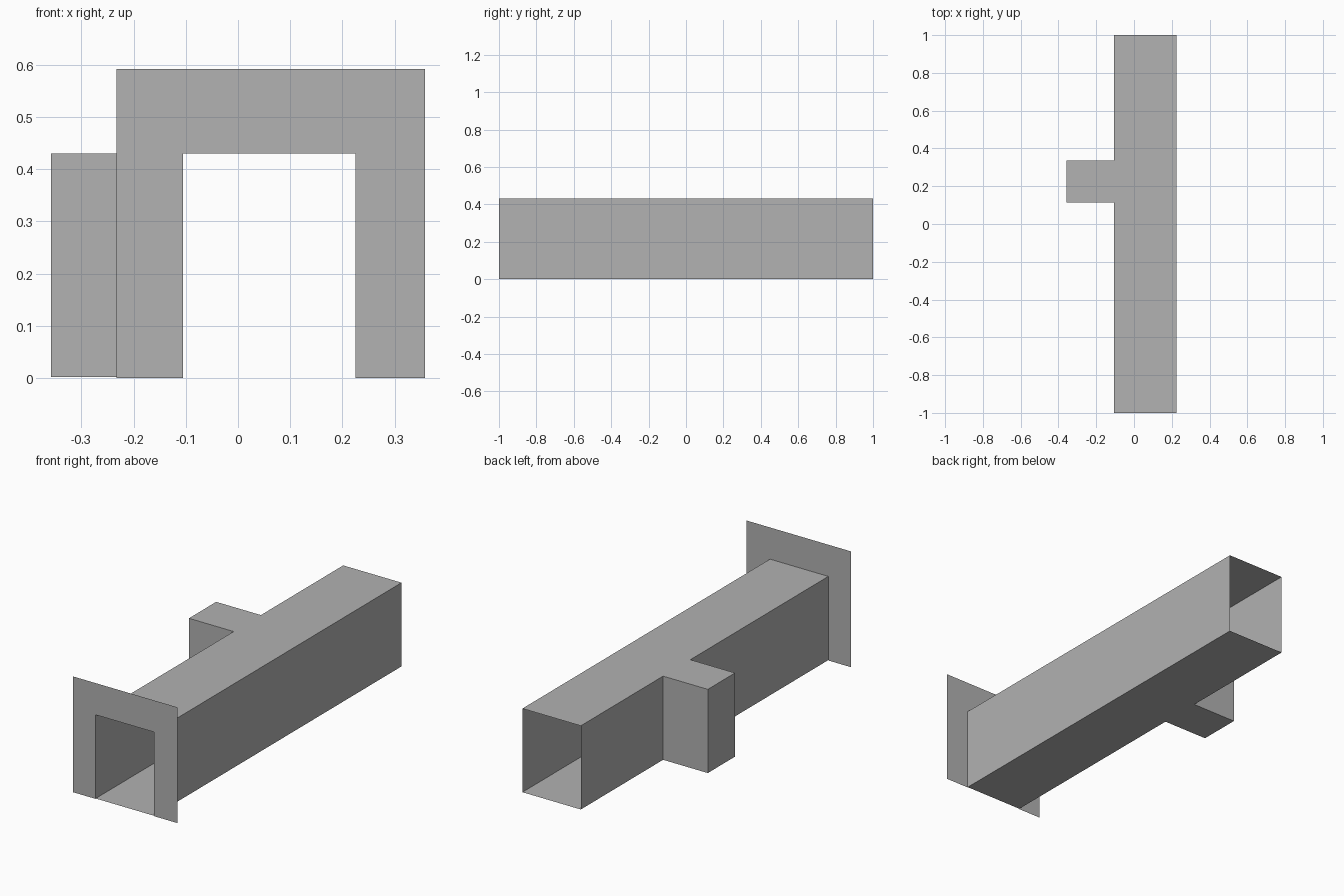
import bpy
import bmesh

cube = bpy.data.objects.get("Cube")
if cube:
    bpy.data.objects.remove(cube, do_unlink=True)

# Overall sizes
LEFT, RIGHT = -0.105, 0.225      # passage walls
FRONT, BACK = -1.0, 1.0          # passage ends
FLOOR, ROOF = 0.002, 0.43
ALCOVE_X, ALCOVE_Y0, ALCOVE_Y1 = -0.358, 0.115, 0.335
PANEL_L, PANEL_R, PANEL_TOP = -0.233, 0.358, 0.592

grey = bpy.data.materials.new("plain grey")
grey.use_nodes = True
colour = (0.445, 0.445, 0.445, 1)
grey.diffuse_color = colour
grey.node_tree.nodes["Principled BSDF"].inputs["Base Color"].default_value = colour


def add_object(name, bm):
    mesh = bpy.data.meshes.new(name)
    bm.to_mesh(mesh)
    bm.free()
    mesh.materials.append(grey)
    obj = bpy.data.objects.new(name, mesh)
    bpy.context.collection.objects.link(obj)
    return obj


def polygon(bm, points):
    return bm.faces.new([bm.verts.new(p) for p in points])


# Passage with side alcove: one plan outline raised to the roof, both ends open
bm = bmesh.new()
plan = [(LEFT, FRONT), (RIGHT, FRONT), (RIGHT, BACK), (LEFT, BACK),
        (LEFT, ALCOVE_Y1), (ALCOVE_X, ALCOVE_Y1),
        (ALCOVE_X, ALCOVE_Y0), (LEFT, ALCOVE_Y0)]
floor = polygon(bm, [(x, y, FLOOR) for x, y in plan])
raised = bmesh.ops.extrude_face_region(bm, geom=[floor], use_keep_orig=True)
roof_verts = [v for v in raised["geom"] if isinstance(v, bmesh.types.BMVert)]
bmesh.ops.translate(bm, verts=roof_verts, vec=(0, 0, ROOF - FLOOR))
bmesh.ops.recalc_face_normals(bm, faces=bm.faces)
ends = [f for f in bm.faces if abs(f.calc_center_median().y) > BACK - 0.001]
bmesh.ops.delete(bm, geom=ends, context="FACES")
add_object("passage_with_alcove", bm)

# Flat entrance surround, an arch-shaped sheet around the front opening
bm = bmesh.new()
surround = [(PANEL_L, 0), (LEFT, 0), (LEFT, ROOF), (RIGHT, ROOF),
            (RIGHT, 0), (PANEL_R, 0), (PANEL_R, PANEL_TOP), (PANEL_L, PANEL_TOP)]
polygon(bm, [(x, FRONT, z) for x, z in surround])
add_object("entrance_surround", bm)
